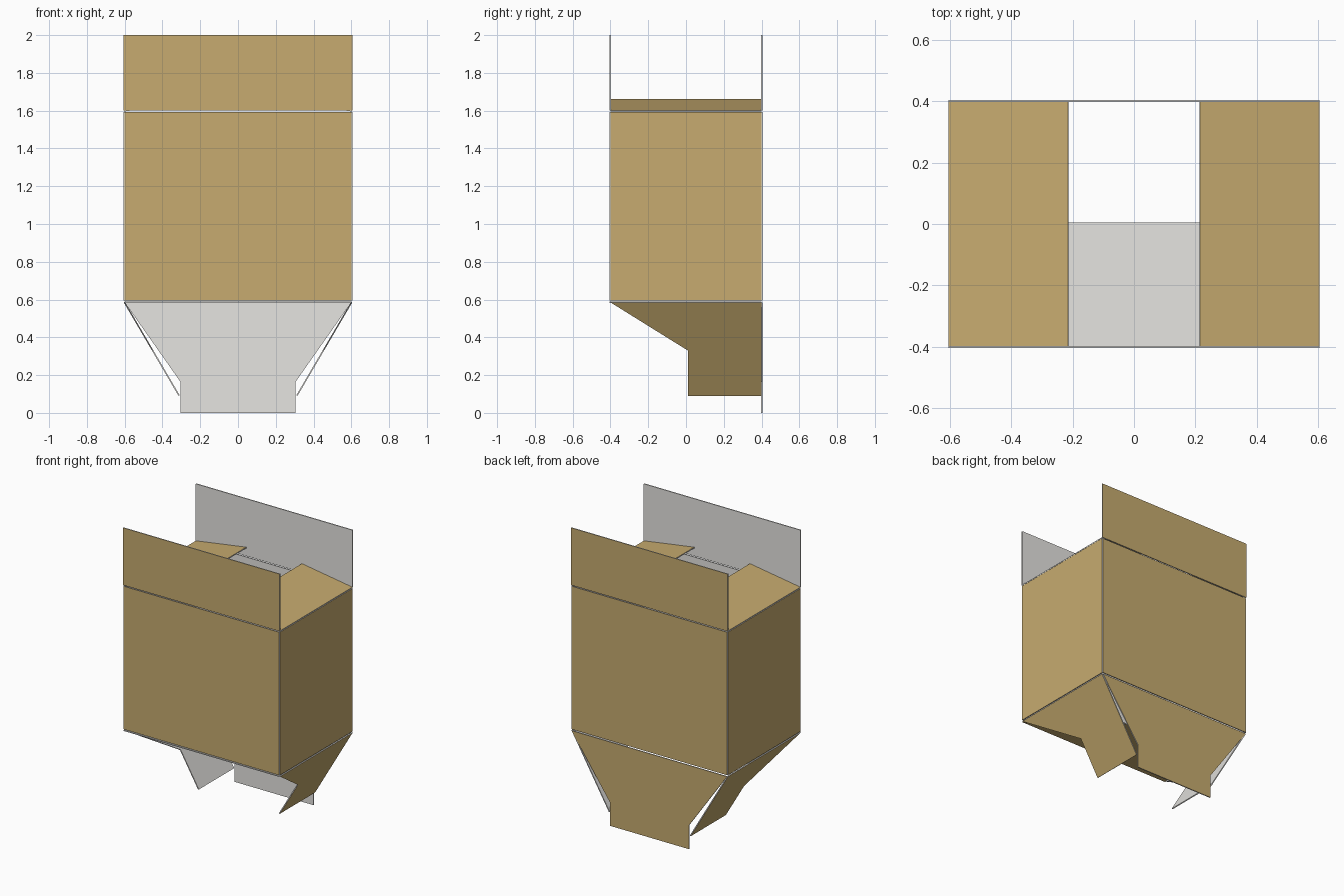
import bpy, bmesh
from mathutils import Vector

if "Cube" in bpy.data.objects:
    bpy.data.objects.remove(bpy.data.objects["Cube"])

T = 0.007  # board thickness


def material(name, rgb):
    m = bpy.data.materials.new(name)
    m.diffuse_color = (*rgb, 1)
    m.use_nodes = True
    m.node_tree.nodes["Principled BSDF"].inputs["Base Color"].default_value = m.diffuse_color
    return m


BROWN = material("cardboard_brown", (0.57, 0.41, 0.16))
GREY = material("inner_grey", (0.79, 0.78, 0.755))


def panel(name, points, outward):
    """Flat board: brown on the outward side, grey inside and on the edges."""
    n = Vector(outward).normalized()
    bm = bmesh.new()
    face = bm.faces.new([bm.verts.new(p) for p in points])
    ext = bmesh.ops.extrude_face_region(bm, geom=[face], use_keep_orig=True)
    for v in ext["geom"]:
        if isinstance(v, bmesh.types.BMVert):
            v.co -= n * T
    bmesh.ops.recalc_face_normals(bm, faces=bm.faces)
    for f in bm.faces:
        f.normal_update()
        f.material_index = 0 if f.normal.dot(n) > 0.9 else 1
    me = bpy.data.meshes.new(name)
    bm.to_mesh(me)
    bm.free()
    me.materials.append(BROWN)
    me.materials.append(GREY)
    ob = bpy.data.objects.new(name, me)
    bpy.context.collection.objects.link(ob)


X, Y = 0.605, 0.405        # outer half sizes
Z0, Z1 = 0.595, 1.593      # wall bottom and top

# front and back walls with upright top flaps
for side, s in (("front", -1), ("back", 1)):
    y = s * Y
    panel(side + "_wall", [(-0.6, y, Z0), (0.6, y, Z0), (0.6, y, Z1), (-0.6, y, Z1)], (0, s, 0))
    panel(side + "_top_flap", [(-X, y, 1.6), (X, y, 1.6), (X, y, 2), (-X, y, 2)], (0, s, 0))

# side walls, folded-in top flaps and hanging notched bottom flaps
for side, s in (("left", -1), ("right", 1)):
    x = s * X
    panel(side + "_wall", [(x, -0.4, Z0), (x, 0.4, Z0), (x, 0.4, Z1), (x, -0.4, Z1)], (s, 0, 0))
    xi = s * 0.215
    panel(side + "_top_flap", [(x, -0.4, 1.602), (x, 0.4, 1.602), (xi, 0.4, 1.662), (xi, -0.4, 1.662)],
          (s * 0.06, 0, 0.39))
    profile = [(-0.4, 0.585), (0.01, 0.33), (0.01, 0.09), (0.4, 0.09), (0.4, 0.585)]
    panel(side + "_bottom_flap",
          [(s * (0.315 + 0.29 * (z - 0.09) / 0.495), y, z) for y, z in profile],
          (s * 0.495, 0, -0.29))

# back bottom flap with its locking tab
half = [(0.6, 0.585), (0.305, 0.165), (0.305, 0)]
panel("back_bottom_flap",
      [(x, Y, z) for x, z in half] + [(-x, Y, z) for x, z in reversed(half)], (0, 1, 0))

# front bottom flap, folded flat, with a slot for the tab
half = [(0.6, -Y), (0.6, 0.17), (0.305, 0.17), (0.305, 0.005)]
panel("front_bottom_flap",
      [(x, y, 0.583) for x, y in half] + [(-x, y, 0.583) for x, y in reversed(half)], (0, 0, -1))
